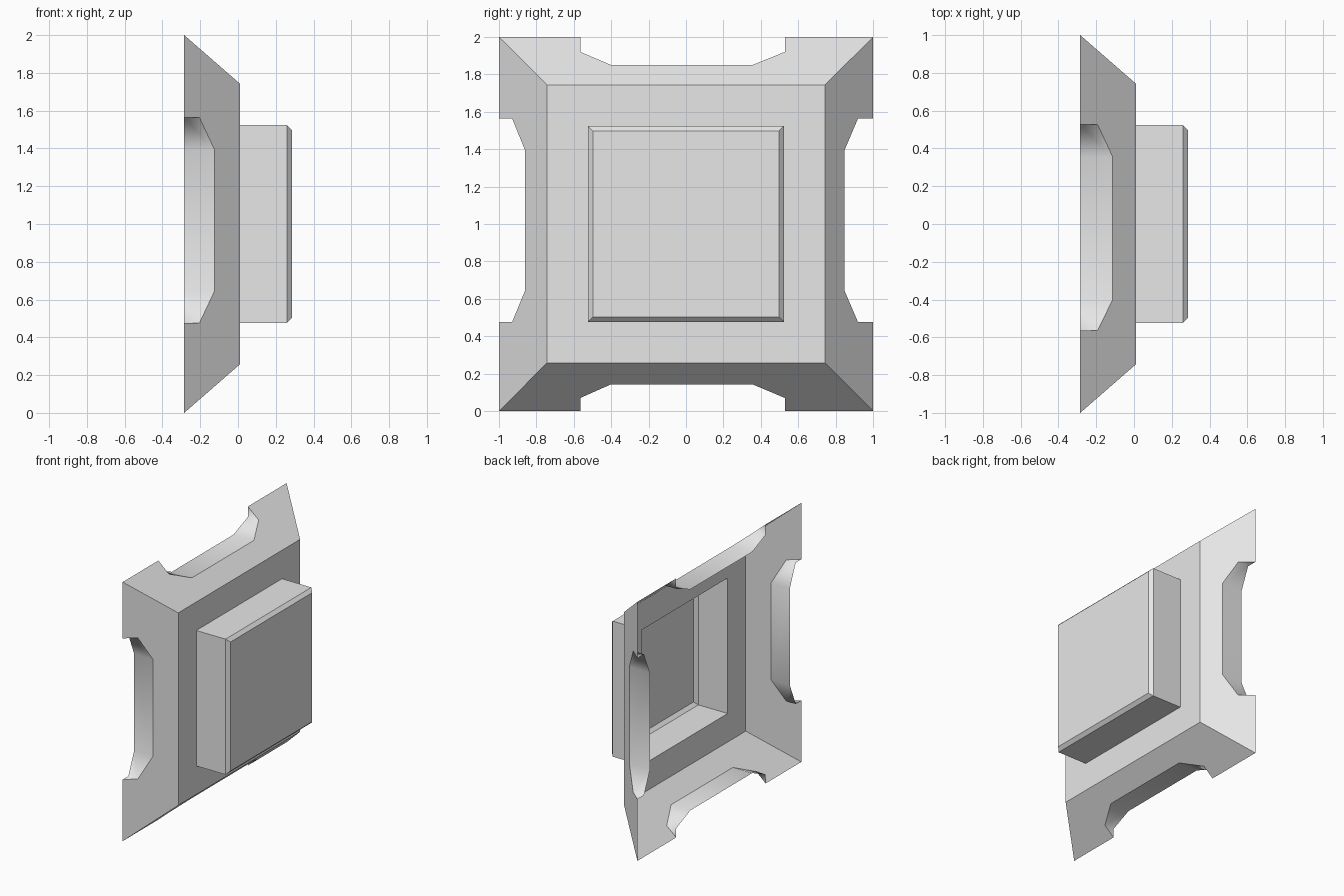
import bpy, bmesh
from mathutils import Vector

cube = bpy.data.objects.get("Cube")
if cube:
    bpy.data.objects.remove(cube)

grey = bpy.data.materials.new("plain_grey")
grey.use_nodes = True
grey.diffuse_color = (0.8, 0.8, 0.8, 1)
grey.node_tree.nodes["Principled BSDF"].inputs["Base Color"].default_value = (0.8, 0.8, 0.8, 1)

BACK, PLATE = -0.285, 0.01     # open rim plane and flat face plane
INNER = 0.743                  # half width of the flat face
SLOPE = (PLATE - BACK) / (1 - INNER)
CENTRE = Vector((0, 0, 1))
Y, Z = Vector((0, 1, 0)), Vector((0, 0, 1))


def make(name, faces, outward, smooth=False):
    """Sheet object from point lists, each face turned towards outward(centre)."""
    bm = bmesh.new()
    for pts in faces:
        bm.faces.new([bm.verts.new(p) for p in pts])
    bmesh.ops.remove_doubles(bm, verts=bm.verts, dist=1e-5)
    bm.normal_update()
    for f in bm.faces:
        f.smooth = smooth
        if f.normal.dot(outward(f.calc_center_median())) < 0:
            f.normal_flip()
    mesh = bpy.data.meshes.new(name)
    bm.to_mesh(mesh)
    bm.free()
    mesh.materials.append(grey)
    obj = bpy.data.objects.new(name, mesh)
    bpy.context.collection.objects.link(obj)
    return obj


def ring(x, half):
    """Square ring of corners in the plane at x."""
    return [CENTRE + Vector((x, a * half, b * half))
            for a, b in ((-1, -1), (1, -1), (1, 1), (-1, 1))]


def bands(rings):
    """Quads joining consecutive square rings."""
    return [[r[i], r[(i + 1) % 4], s[(i + 1) % 4], s[i]]
            for r, s in zip(rings, rings[1:]) for i in range(4)]


def side(name, out, along, ends, depths):
    """Sloped side with a notch in its rim, and the notch's lip running back."""
    def at(t, d):
        return CENTRE + out * (1 - d) + along * t + Vector((BACK + d * SLOPE, 0, 0))

    a, b, c, e = ends
    d1, d2 = depths
    notch = [at(a, 0), at(a, d1), at(b, d2), at(c, d2), at(e, d1), at(e, 0)]
    edge = 1 - INNER
    make(name + "_slope", [[at(-1, 0), *notch, at(1, 0), at(INNER, edge), at(-INNER, edge)]],
         lambda p: out)

    # Lip faces the open space inside the notch
    back = [Vector((BACK, p.y, p.z)) for p in notch]
    lip = []
    for i in range(5):
        quad = [notch[i], notch[i + 1], back[i + 1], back[i]]
        lip.append([p for j, p in enumerate(quad) if (p - quad[j - 1]).length > 1e-6])
    middle = at((a + e) / 2, 0)
    make(name + "_notch_lip", lip, lambda p: middle - p, smooth=True)


# Four sloped sides with notched rims
across = (-0.565, -0.40, 0.355, 0.528)
upright = (-0.525, -0.355, 0.393, 0.565)
side("top", Z, Y, across, (0.08, 0.15))
side("bottom", -Z, Y, across, (0.07, 0.143))
side("front", -Y, Z, upright, (0.07, 0.14))
side("rear", Y, Z, upright, (0.08, 0.153))

# Flat face around the hollow raised panel
BOX = 0.523
make("face_plate", bands([ring(PLATE, INNER), ring(PLATE, BOX)]), lambda p: Vector((1, 0, 0)))

# Raised panel with chamfered rim, open behind
rim = [ring(PLATE, BOX), ring(0.26, BOX), ring(0.285, 0.498)]
make("raised_panel", bands(rim) + [rim[-1]], lambda p: p - CENTRE)
